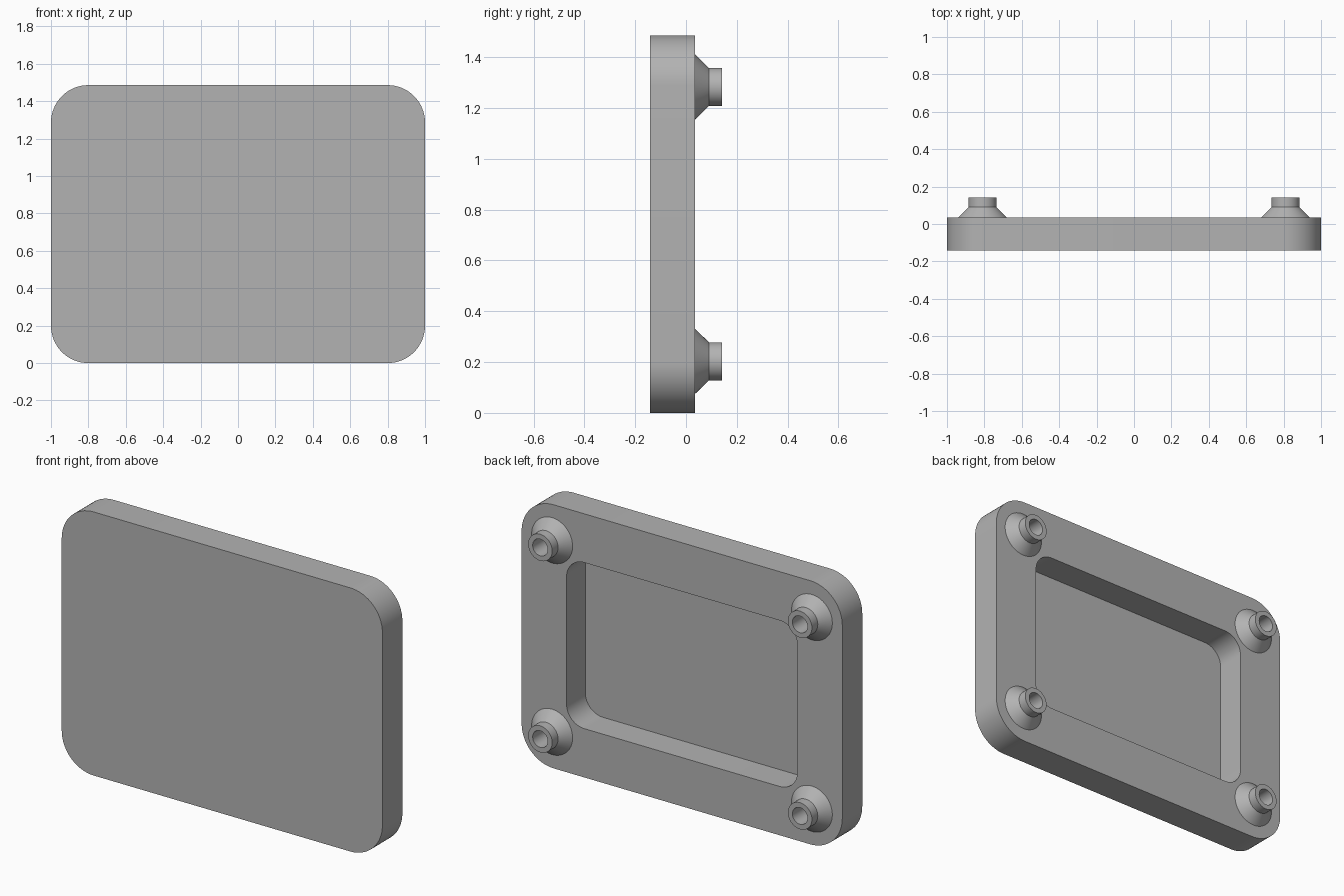
import bpy, bmesh
from math import pi, cos, sin, radians
from mathutils import Vector

cube = bpy.data.objects.get("Cube")
if cube:
    bpy.data.objects.remove(cube, do_unlink=True)

FRONT, BACK, TIP = -0.142, 0.036, 0.142
HEIGHT, MID = 1.486, 0.743
HOLE_R = 0.047
POSTS = [(sx * 0.81, MID + sz * 0.54) for sx in (-1, 1) for sz in (-1, 1)]

grey = bpy.data.materials.new("plain grey")
grey.use_nodes = True
colour = (0.45, 0.45, 0.45, 1)
grey.diffuse_color = colour
grey.node_tree.nodes["Principled BSDF"].inputs["Base Color"].default_value = colour


def make_object(name, bm):
    bmesh.ops.recalc_face_normals(bm, faces=bm.faces)
    mesh = bpy.data.meshes.new(name)
    bm.to_mesh(mesh)
    bm.free()
    mesh.materials.append(grey)
    obj = bpy.data.objects.new(name, mesh)
    bpy.context.collection.objects.link(obj)
    return obj


def rounded_slab(name, half_x, half_z, radius, y0, y1, steps=16):
    """Rounded rectangle in the xz plane, extruded from y0 to y1."""
    bm = bmesh.new()
    ring = []
    for q, (sx, sz) in enumerate([(1, 1), (-1, 1), (-1, -1), (1, -1)]):
        for i in range(steps + 1):
            a = (q + i / steps) * pi / 2
            ring.append(bm.verts.new((sx * (half_x - radius) + radius * cos(a), y0,
                                      MID + sz * (half_z - radius) + radius * sin(a))))
    face = bm.faces.new(ring)
    side = bmesh.ops.extrude_face_region(bm, geom=[face])["geom"]
    moved = [v for v in side if isinstance(v, bmesh.types.BMVert)]
    bmesh.ops.translate(bm, verts=moved, vec=(0, y1 - y0, 0))
    return make_object(name, bm)


def lathe(name, profile, x, z, steps=48):
    """Closed (radius, y) profile turned around an axis along y."""
    bm = bmesh.new()
    rings = [[bm.verts.new((x + r * cos(2 * pi * i / steps), y, z + r * sin(2 * pi * i / steps)))
              for i in range(steps)] for r, y in profile]
    for a, b in zip(rings, rings[1:]):
        for i in range(steps):
            j = (i + 1) % steps
            bm.faces.new((a[i], a[j], b[j], b[i]))
    return make_object(name, bm), bm


def cut(target, cutter):
    mod = target.modifiers.new("cut", "BOOLEAN")
    mod.operation = "DIFFERENCE"
    mod.solver = "EXACT"
    mod.object = cutter
    bpy.context.view_layer.objects.active = target
    bpy.ops.object.modifier_apply(modifier=mod.name)
    bpy.data.objects.remove(cutter, do_unlink=True)


def smooth(obj):
    bpy.ops.object.select_all(action="DESELECT")
    obj.select_set(True)
    bpy.context.view_layer.objects.active = obj
    bpy.ops.object.shade_smooth_by_angle(angle=radians(30))


# Cover plate with a deep rounded pocket in the back
plate = rounded_slab("cover_plate", 1, HEIGHT / 2, 0.2, FRONT, BACK)
cut(plate, rounded_slab("pocket_cutter", 0.72, 0.468, 0.11, FRONT + 0.011, BACK + 0.1))

# Screw holes right through the plate
for x, z in POSTS:
    bm = bmesh.new()
    bmesh.ops.create_cone(bm, cap_ends=True, segments=48, radius1=HOLE_R, radius2=HOLE_R, depth=1)
    for v in bm.verts:
        v.co = Vector((x + v.co.x, v.co.z, z + v.co.y))
    cut(plate, make_object("hole_cutter", bm))
smooth(plate)

# Hollow standoffs: flared foot and a short collar
profile = [(0.128, BACK), (0.075, 0.09), (0.075, TIP), (HOLE_R, TIP), (HOLE_R, BACK)]
for x, z in POSTS:
    label = ("left" if x > 0 else "right") + ("_upper" if z > MID else "_lower")
    post, _ = lathe(label + "_standoff", profile, x, z)
    smooth(post)
